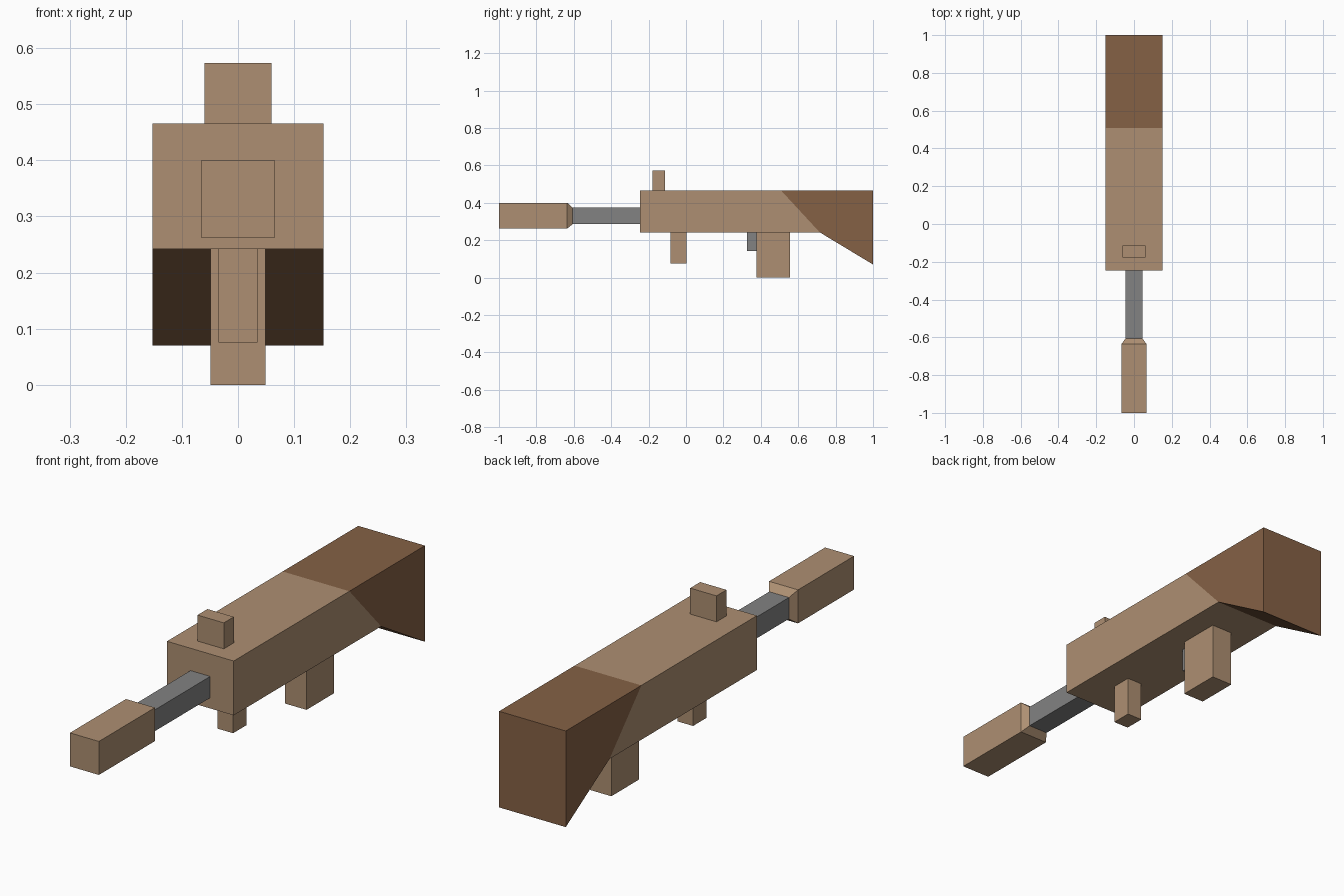
import bpy
import bmesh

default_cube = bpy.data.objects.get("Cube")
if default_cube:
    bpy.data.objects.remove(default_cube, do_unlink=True)


def material(name, r, g, b):
    mat = bpy.data.materials.new(name)
    mat.use_nodes = True
    mat.diffuse_color = (r, g, b, 1)
    mat.node_tree.nodes["Principled BSDF"].inputs["Base Color"].default_value = (r, g, b, 1)
    return mat


tan = material("tan", 0.42, 0.275, 0.168)
brown = material("brown", 0.235, 0.12, 0.06)
grey = material("grey", 0.225, 0.225, 0.225)


def loft(name, rings, mat):
    """Join matching rings of points with side faces and cap both ends."""
    bm = bmesh.new()
    loops = [[bm.verts.new(p) for p in ring] for ring in rings]
    count = len(loops[0])
    for a, b in zip(loops, loops[1:]):
        for i in range(count):
            j = (i + 1) % count
            bm.faces.new((a[i], a[j], b[j], b[i]))
    bm.faces.new(loops[0])
    bm.faces.new(loops[-1])
    bmesh.ops.recalc_face_normals(bm, faces=bm.faces)
    mesh = bpy.data.meshes.new(name)
    bm.to_mesh(mesh)
    bm.free()
    mesh.materials.append(mat)
    obj = bpy.data.objects.new(name, mesh)
    bpy.context.collection.objects.link(obj)
    return obj


def side_profile(name, half_width, points, mat):
    """Extrude a (y, z) outline across the width."""
    return loft(name, [[(x, y, z) for y, z in points] for x in (-half_width, half_width)], mat)


def block(name, half_width, y0, y1, z0, z1, mat):
    return side_profile(name, half_width, [(y0, z0), (y1, z0), (y1, z1), (y0, z1)], mat)


def section(y, half_width, z0, z1):
    return [(-half_width, y, z0), (half_width, y, z0), (half_width, y, z1), (-half_width, y, z1)]


# Body and flared stock share one slanted joint
top, bottom = 0.466, 0.242
joint_top, joint_bottom = (0.508, top), (0.715, bottom)
side_profile("body", 0.152, [(-0.245, bottom), joint_bottom, joint_top, (-0.245, top)], tan)
side_profile("stock", 0.152, [joint_bottom, (1.0, 0.07), (1.0, top), joint_top], brown)

# Barrel and muzzle with tapered rear
block("barrel", 0.045, -0.62, -0.245, 0.286, 0.374, grey)
loft("muzzle", [section(-1.0, 0.066, 0.262, 0.4),
                section(-0.635, 0.066, 0.262, 0.4),
                section(-0.606, 0.045, 0.286, 0.374)], tan)

# Sight, grips and trigger
block("sight", 0.06, -0.178, -0.113, top, 0.573, tan)
block("front_grip", 0.035, -0.082, 0.004, 0.075, bottom, tan)
block("rear_grip", 0.049, 0.376, 0.556, 0.0, bottom, tan)
block("trigger", 0.015, 0.325, 0.376, 0.142, bottom, grey)
